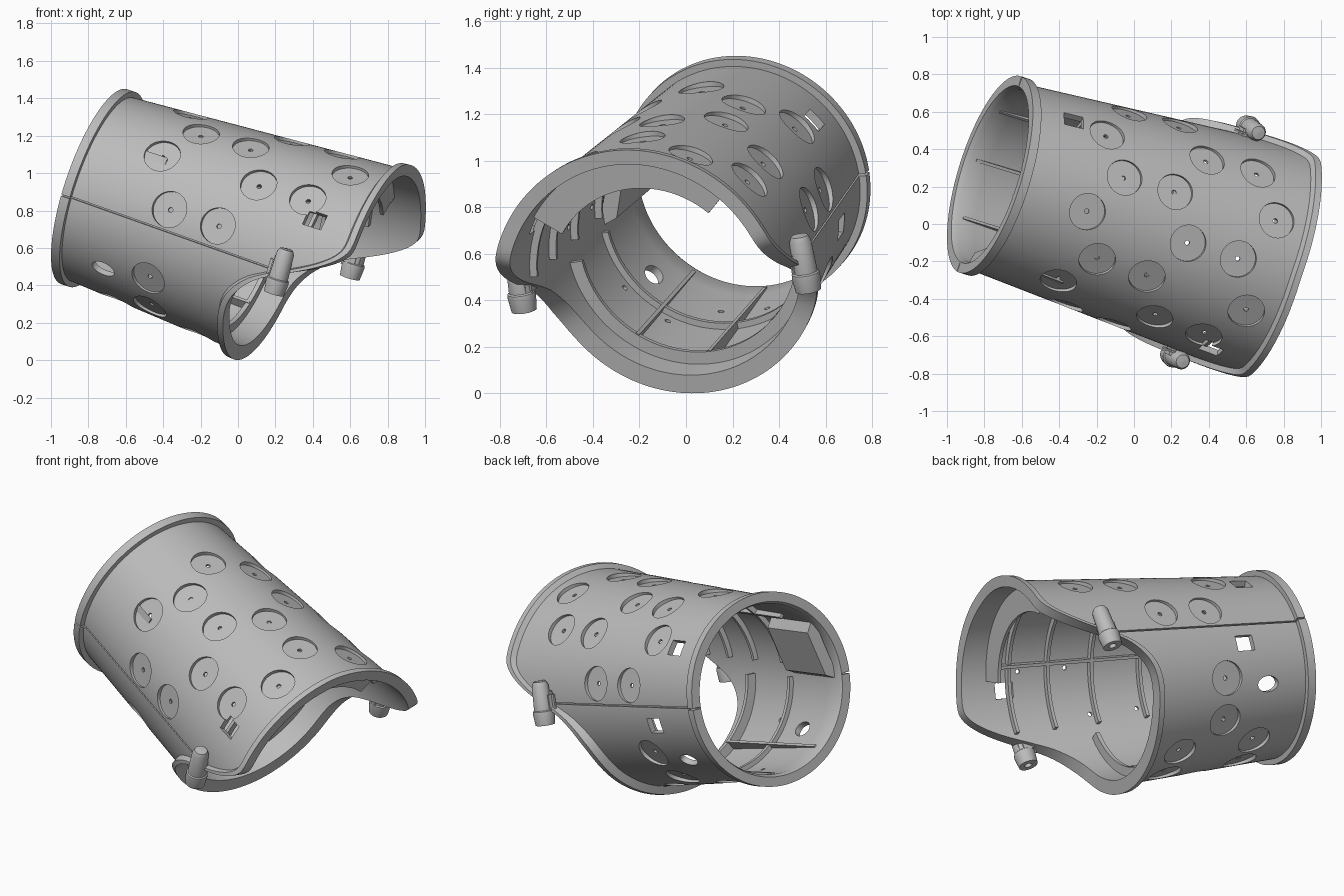
import bpy, bmesh, math
from mathutils import Vector, Matrix

if "Cube" in bpy.data.objects:
    bpy.data.objects.remove(bpy.data.objects["Cube"], do_unlink=True)

grey = bpy.data.materials.new("plain grey")
grey.use_nodes = True
grey.diffuse_color = (0.5, 0.5, 0.5, 1)
grey.node_tree.nodes["Principled BSDF"].inputs["Base Color"].default_value = (0.5, 0.5, 0.5, 1)

# Tilted sleeve frame: axis, up and side directions, rolled slightly
START = Vector((-0.77, 0.265, 0.928))
AXIS = Vector((0.909, -0.28, -0.31)).normalized()
UP = (Vector((0, 0, 1)) - AXIS * AXIS.z).normalized()
SIDE = UP.cross(AXIS).normalized()
if SIDE.y < 0:
    SIDE = -SIDE
ROLL, TAPER, WALL = -4, 0.068, 0.035


def radial(psi):
    a = math.radians(psi + ROLL)
    return UP * math.cos(a) + SIDE * math.sin(a)


def radius(t):
    return 0.515 + TAPER * t


def point(t, psi, r):
    return START + AXIS * t + radial(psi) * r


def frame(t, psi, offset=0.0):
    """Matrix on the outer surface: y along the sleeve, z outward."""
    n = (radial(psi) - AXIS * TAPER).normalized()
    g = (AXIS + radial(psi) * TAPER).normalized()
    m = Matrix((g.cross(n), g, n)).transposed().to_4x4()
    m.translation = point(t, psi, radius(t)) + n * offset
    return m


# Length of the sleeve around its rim: long above, cut away below
RIM = [(0, 1.63), (50, 1.65), (70, 1.66), (74, 1.64), (80, 1.56), (85, 1.47),
       (90, 1.36), (95, 1.24), (102, 1.14), (112, 1.07), (122, 1.05), (180, 1.05)]


def rim_raw(psi):
    p = abs((psi + 180) % 360 - 180)
    for (a, ta), (b, tb) in zip(RIM, RIM[1:]):
        if p <= b:
            return ta + (tb - ta) * (p - a) / (b - a)
    return RIM[-1][1]


def rim(psi):
    return sum(rim_raw(psi + k) for k in (-4, -2, 0, 2, 4)) / 5


def finish(name, bm):
    bmesh.ops.recalc_face_normals(bm, faces=bm.faces)
    mesh = bpy.data.meshes.new(name)
    bm.to_mesh(mesh)
    bm.free()
    mesh.materials.append(grey)
    ob = bpy.data.objects.new(name, mesh)
    bpy.context.collection.objects.link(ob)
    return ob


def loft(name, sections, closed):
    """Solid through equal closed cross-sections."""
    bm = bmesh.new()
    rows = [[bm.verts.new(p) for p in s] for s in sections]
    n = len(rows[0])
    pairs = list(zip(rows, rows[1:])) + ([(rows[-1], rows[0])] if closed else [])
    for a, b in pairs:
        for i in range(n):
            j = (i + 1) % n
            bm.faces.new((a[i], a[j], b[j], b[i]))
    if not closed:
        bm.faces.new(rows[0])
        bm.faces.new(rows[-1])
    return finish(name, bm)


# Sleeve shell with round end flange and lip along the cut rim
def shell_section(psi):
    end = rim(psi)
    p = abs((psi + 180) % 360 - 180)
    lip = 0.03 + 0.017 * min(1, max(0, (p - 90) / 20))
    base = end - 0.05
    steps = 10
    prof = [(0, 0.55), (0.05, 0.55)]
    prof += [(t, radius(t)) for t in (0.05 + (base - 0.05) * k / steps for k in range(steps + 1))]
    prof += [(base + 0.015, radius(base) + lip), (end, radius(end) + lip)]
    prof += [(t, radius(t) - WALL) for t in (end + (0.03 - end) * k / steps for k in range(steps + 1))]
    prof += [(0, 0.495)]
    return [point(t, psi, r) for t, r in prof]


COUNT = 160
shell = loft("sleeve_shell", [shell_section(360 * i / COUNT) for i in range(COUNT)], True)


def cut(target, bm):
    cutter = finish("cutter", bm)
    cutter.hide_render = True
    mod = target.modifiers.new("cut", "BOOLEAN")
    mod.operation, mod.solver, mod.object = "DIFFERENCE", "EXACT", cutter
    bpy.context.view_layer.objects.active = target
    bpy.ops.object.modifier_apply(modifier=mod.name)
    bpy.data.objects.remove(cutter, do_unlink=True)


def add_disc(bm, t, psi, r, depth, stretch=1.0, sides=40):
    m = frame(t, psi, 0.05 - depth / 2) @ Matrix.Diagonal((1, stretch, 1, 1))
    bmesh.ops.create_cone(bm, cap_ends=True, segments=sides, radius1=r, radius2=r,
                          depth=depth + 0.1, matrix=m)


# Round recesses with a pinhole, mirrored from side to side
RECESSES = [(0, (0.41, 0.99, 1.28)), (25, (0.56, 0.85, 1.43)), (50, (0.44, 1.01, 1.3)),
            (79, (0.6, 0.89)), (123, (0.57,)), (149, (0.57,)), (168, (0.33, 0.82))]
spots = [(t, s * psi) for psi, ts in RECESSES for t in ts for s in ((1, -1) if psi else (1,))]
bm = bmesh.new()
for t, psi in spots:
    add_disc(bm, t, psi, 0.098, 0.022)
cut(shell, bm)

bm = bmesh.new()
for t, psi in spots:
    add_disc(bm, t, psi, 0.013, 0.1, sides=12)
# Long oval openings low on both sides
for s in (1, -1):
    add_disc(bm, 0.3, s * 129, 0.045, 0.12, 1.5, 28)
# Square windows
for t, psi in ((1.39, -60), (0.25, 54), (0.42, 103)):
    m = frame(t, psi) @ Matrix.Diagonal((0.09, 0.11, 0.25, 1))
    bmesh.ops.create_cube(bm, size=1, matrix=m)
cut(shell, bm)

# Seam grooves between the upper and lower halves
bm = bmesh.new()
for s in (1, -1):
    m = frame(0.6, s * 91, 0.02) @ Matrix.Diagonal((0.009, 1.36, 0.07, 1))
    bmesh.ops.create_cube(bm, size=1, matrix=m)
cut(shell, bm)


# Inner ribs, fins and bulkhead, all blocks of a ring
def ring_block(name, t0, t1, p0, p1, in0, in1):
    n = max(1, round((p1 - p0) / 4))
    sections = []
    for i in range(n + 1):
        p = p0 + (p1 - p0) * i / n
        sections.append([point(t0, p, in0), point(t1, p, in1),
                         point(t1, p, radius(t1) - 0.028), point(t0, p, radius(t0) - 0.028)])
    return loft(name, sections, False)


for i, t in enumerate((0.55, 0.85, 1.12, 1.36)):
    depth = radius(t) - WALL - 0.03
    ring_block(f"upper_rib_{i}", t, t + 0.02, -86, 86 if t < 1.3 else 70, depth, depth)
for i, t in enumerate((0.5, 0.9)):
    ring_block(f"lower_rib_{i}", t, t + 0.025, 95, 265, 0.488, 0.488)
for i, psi in enumerate((140, 178, 217)):
    ring_block(f"lower_fin_{i}", 0.06, 0.92, psi - 1, psi + 1, 0.478, 0.485)
for i, psi in enumerate((-46, 46)):
    ring_block(f"upper_fin_{i}", 0.3, 1.5, psi - 1, psi + 1, 0.475, 0.54)
ring_block("top_bulkhead", 1.48, 1.5, -54, 46, 0.44, 0.44)

# Pocket with a flat face inside the round end
bm = bmesh.new()
made = bmesh.ops.create_cube(bm, size=1)["verts"]
for v in made:
    if v.co.z < 0:
        v.co.x *= 0.68
bmesh.ops.transform(bm, verts=made,
                    matrix=frame(0.26, -72, -0.08) @ Matrix.Diagonal((0.4, 0.42, 0.07, 1)))
finish("inner_pocket", bm)

# Hinge posts on both sides of the cut rim
POST = [(0.022, -0.06), (0.022, -0.125), (0.055, -0.125), (0.062, -0.06), (0.06, -0.045),
        (0.053, -0.04), (0.047, 0.1), (0.036, 0.122), (0.001, 0.125), (0.001, -0.06)]
for name, s in (("left_post", 1), ("right_post", -1)):
    top, out = radial(0), radial(90) * s
    centre = point(1.32, 90 * s, 0.645)
    rows = []
    for i in range(32):
        a = math.tau * i / 32
        side = out * math.cos(a) + AXIS * math.sin(a)
        rows.append([centre + side * r + top * h for r, h in POST])
    loft(name, rows, True)
    # Web joining the post to the shell
    bm = bmesh.new()
    m = Matrix((AXIS, out, AXIS.cross(out))).transposed().to_4x4()
    m.translation = point(1.3, 90 * s, 0.615)
    bmesh.ops.create_cube(bm, size=1, matrix=m @ Matrix.Diagonal((0.12, 0.05, 0.13, 1)))
    bmesh.ops.bevel(bm, geom=bm.edges[:], offset=0.02, segments=2, affect="EDGES")
    finish(name + "_web", bm)

# Smooth shading with sharp edges kept
for ob in bpy.context.scene.objects:
    ob.select_set(ob.type == "MESH")
bpy.context.view_layer.objects.active = shell
bpy.ops.object.shade_smooth_by_angle(angle=math.radians(30))
